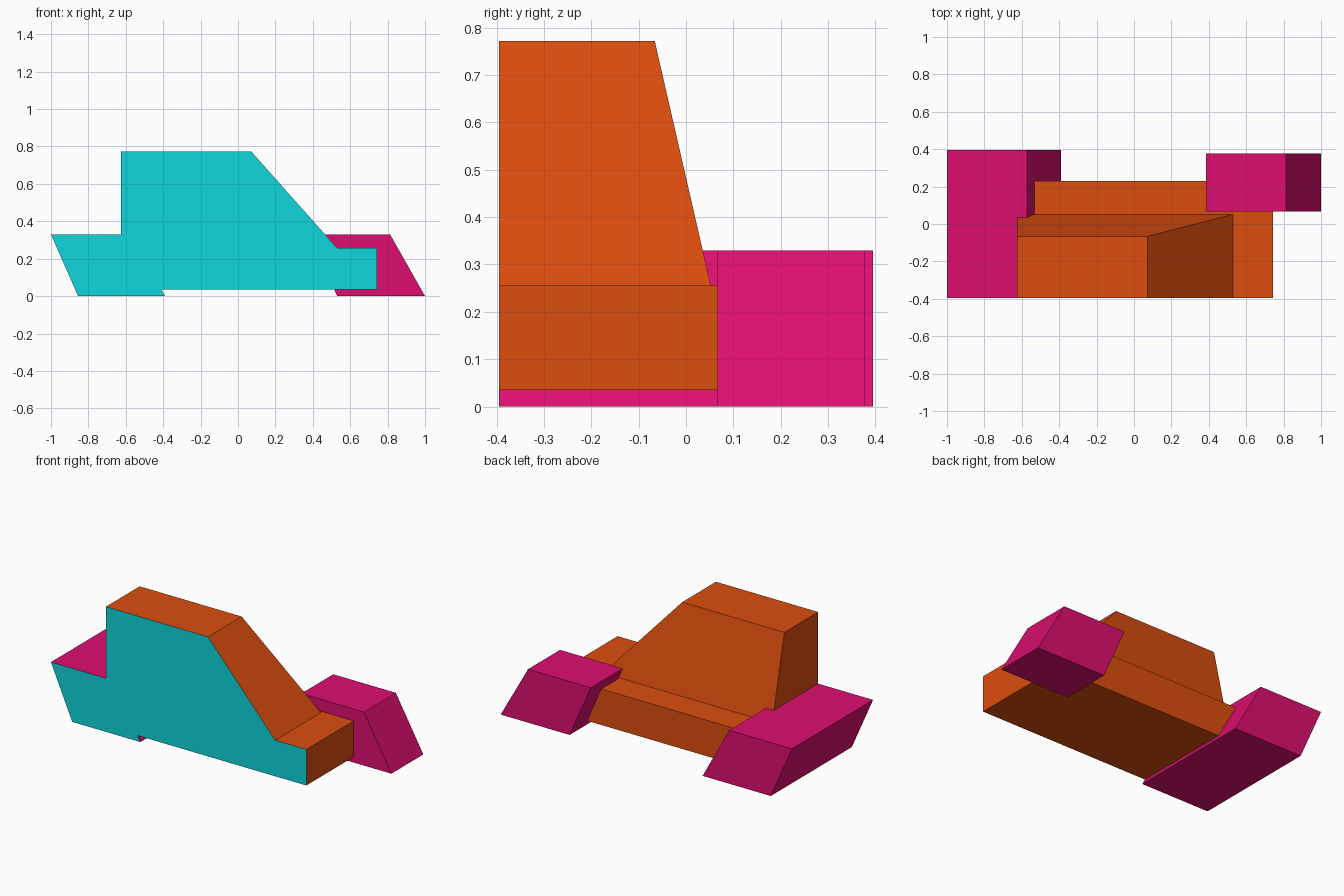
import bpy
import bmesh

FRONT = -0.395

cube = bpy.data.objects.get("Cube")
if cube:
    bpy.data.objects.remove(cube, do_unlink=True)


def linear(c):
    c /= 255
    return c / 12.92 if c <= 0.04045 else ((c + 0.055) / 1.055) ** 2.4


def material(name, *rgb):
    mat = bpy.data.materials.new(name)
    mat.use_nodes = True
    colour = (*[linear(c) for c in rgb], 1)
    mat.diffuse_color = colour
    mat.node_tree.nodes["Principled BSDF"].inputs["Base Color"].default_value = colour
    return mat


orange = material("orange", 220, 77, 14)
pink = material("pink", 222, 14, 112)
teal = material("teal", 14, 214, 220)


def prism(name, profile, front, back, mat):
    """Extrude an (x, z) profile from front to back; back may depend on height."""
    back_at = back if callable(back) else lambda z: back
    bm = bmesh.new()
    near = [bm.verts.new((x, front, z)) for x, z in profile]
    far = [bm.verts.new((x, back_at(z), z)) for x, z in profile]
    bm.faces.new(near)
    bm.faces.new(far[::-1])
    for i in range(len(profile)):
        j = (i + 1) % len(profile)
        bm.faces.new((near[i], far[i], far[j], near[j]))
    bmesh.ops.recalc_face_normals(bm, faces=bm.faces)
    # The flush front plane is teal
    for face in bm.faces:
        face.material_index = int(all(abs(v.co.y - FRONT) < 0.001 for v in face.verts))
    mesh = bpy.data.meshes.new(name)
    bm.to_mesh(mesh)
    bm.free()
    mesh.materials.append(mat)
    mesh.materials.append(teal)
    obj = bpy.data.objects.new(name, mesh)
    bpy.context.collection.objects.link(obj)
    return obj


# Long low base
prism("lower_body", [(-0.62, 0.035), (0.743, 0.035), (0.743, 0.257), (-0.62, 0.257)],
      FRONT, 0.23, orange)

# Cabin with sloped end and leaning back wall
prism("cabin", [(-0.625, 0.257), (0.53, 0.257), (0.072, 0.772), (-0.625, 0.772)],
      FRONT, lambda z: 0.052 - 0.118 * (z - 0.257) / 0.515, orange)

# Slanted blocks at each end
prism("right_block", [(-0.855, 0), (-0.39, 0), (-0.572, 0.33), (-1, 0.33)],
      FRONT, 0.395, pink)
prism("left_block", [(0.53, 0), (1, 0), (0.813, 0.33), (0.385, 0.33)],
      0.067, 0.378, pink)
